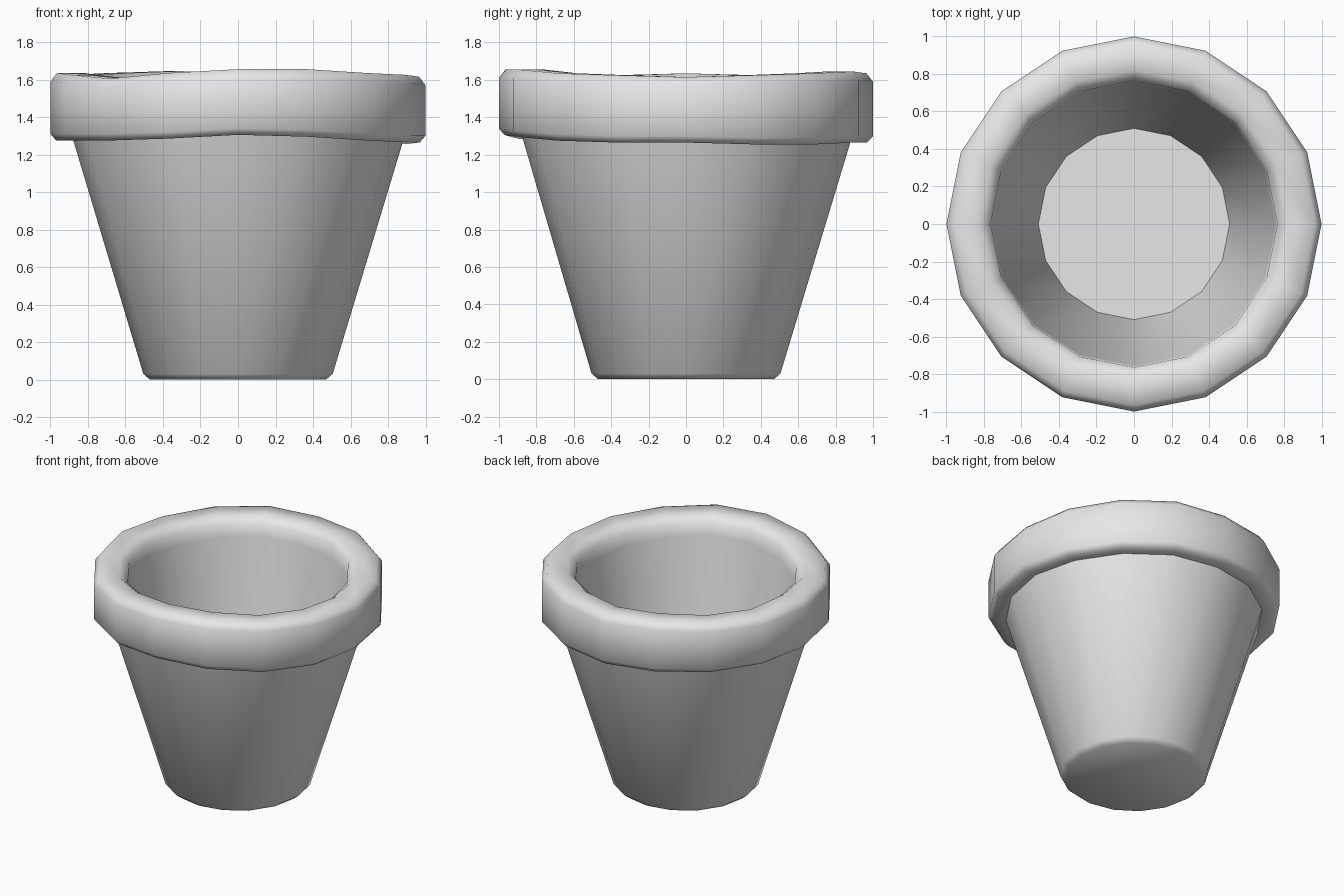
import bpy
import bmesh
import math

cube = bpy.data.objects.get("Cube")
if cube:
    bpy.data.objects.remove(cube, do_unlink=True)

SIDES = 16

# Plain grey clay
clay = bpy.data.materials.new("grey_clay")
clay.use_nodes = True
clay.diffuse_color = (0.8, 0.8, 0.8, 1)
clay.node_tree.nodes["Principled BSDF"].inputs["Base Color"].default_value = (0.8, 0.8, 0.8, 1)

# Hand-made wobble of the rim, counter-clockwise from +x, in hundredths
TOP_WAVE = [-2, -1, 0, 1, 0, 1, 0, -1, 0, -1, -3, 0, 2, 2, 0, -1]
LOW_WAVE = [-1, -2, -2, -1, -1, 0, 0, 0, 0, 0, 0, 1, 3, 2, 0, -1]
FLAT = [0] * SIDES


def lathe(name, profile, cap_start=False, cap_end=False):
    """Turn (radius, height, wave) points into a many-sided shell."""
    bm = bmesh.new()
    rings = []
    for radius, height, wave in profile:
        ring = []
        for i in range(SIDES):
            a = math.tau * i / SIDES
            ring.append(bm.verts.new((radius * math.cos(a), radius * math.sin(a),
                                      height + wave[i] / 100)))
        rings.append(ring)
    for low, high in zip(rings, rings[1:]):
        for i in range(SIDES):
            j = (i + 1) % SIDES
            bm.faces.new((low[i], low[j], high[j], high[i]))
    if cap_start:
        bm.faces.new(rings[0][::-1])
    if cap_end:
        bm.faces.new(rings[-1])
    mesh = bpy.data.meshes.new(name)
    bm.to_mesh(mesh)
    bm.free()
    mesh.materials.append(clay)
    obj = bpy.data.objects.new(name, mesh)
    bpy.context.collection.objects.link(obj)
    bpy.ops.object.select_all(action="DESELECT")
    obj.select_set(True)
    bpy.context.view_layer.objects.active = obj
    bpy.ops.object.shade_smooth_by_angle(angle=math.radians(62))
    return obj


# One continuous shell: base, tapered wall, thick rim, inner wall and floor
lathe("flower_pot", [
    (0.47, 0.0, FLAT),
    (0.505, 0.03, FLAT),
    (0.88, 1.28, LOW_WAVE),
    (0.97, 1.275, LOW_WAVE),
    (1.0, 1.31, LOW_WAVE),
    (1.0, 1.59, TOP_WAVE),
    (0.965, 1.635, TOP_WAVE),
    (0.82, 1.635, TOP_WAVE),
    (0.765, 1.59, TOP_WAVE),
    (0.755, 1.5, TOP_WAVE),
    (0.51, 0.05, FLAT),
], cap_start=True, cap_end=True)
